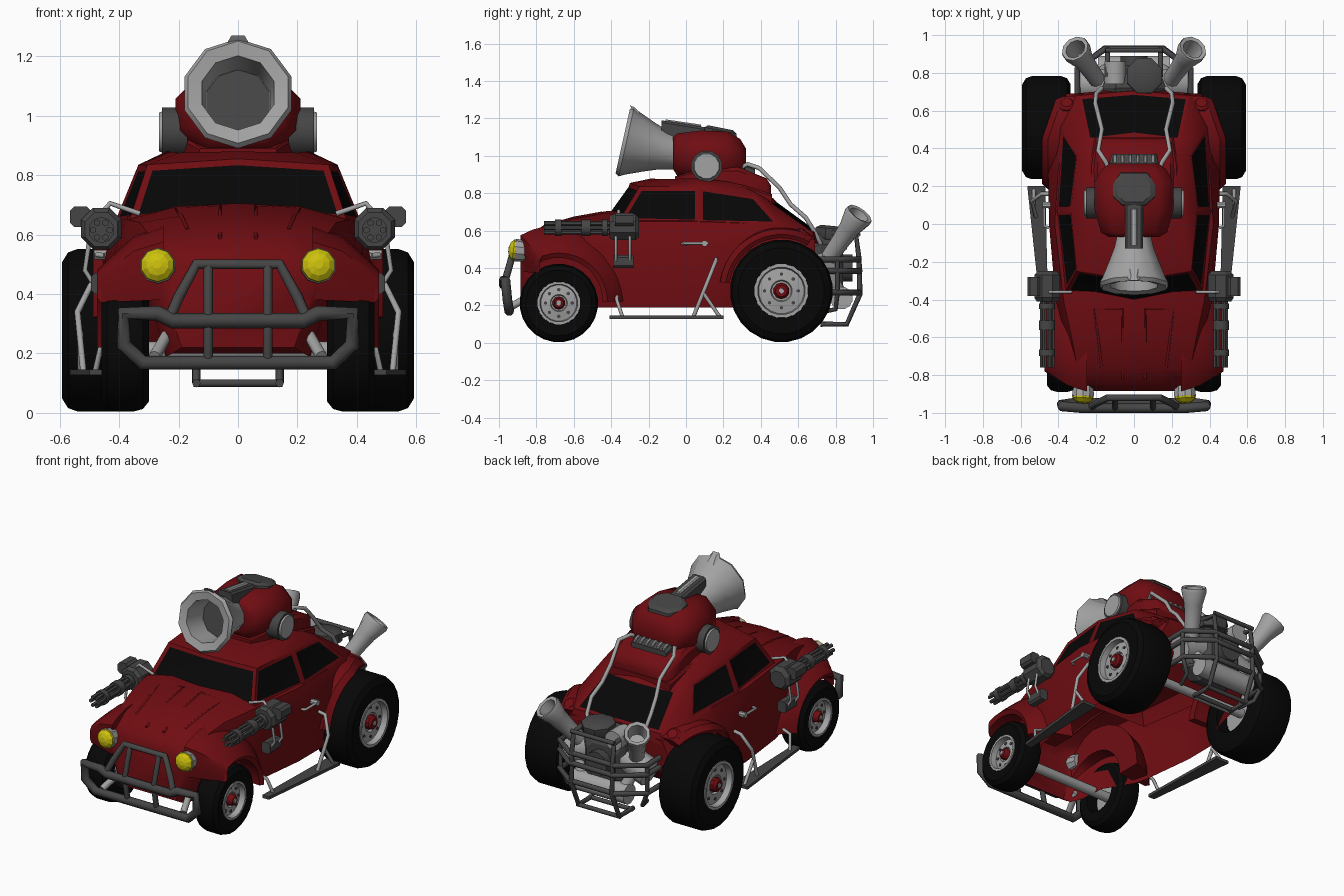
import bpy, bmesh
from math import sin, cos, pi, radians
from mathutils import Vector

if "Cube" in bpy.data.objects:
    bpy.data.objects.remove(bpy.data.objects["Cube"])


def material(name, c):
    m = bpy.data.materials.new(name)
    m.diffuse_color = (*c, 1)
    m.use_nodes = True
    m.node_tree.nodes["Principled BSDF"].inputs["Base Color"].default_value = m.diffuse_color
    return m


RED = material("red_paint", (0.16, 0.004, 0.006))
BLACK = material("black_rubber", (0.002, 0.002, 0.002))
DARK = material("dark_metal", (0.06, 0.06, 0.06))
LIGHT = material("light_metal", (0.36, 0.36, 0.36))
YELLOW = material("yellow_glass", (0.6, 0.53, 0.004))


def finish(ob, mat, mirror, angle=32):
    ob.data.materials.append(mat)
    bpy.ops.object.select_all(action='DESELECT')
    ob.select_set(True)
    bpy.context.view_layer.objects.active = ob
    if ob.type == 'CURVE':
        bpy.ops.object.convert(target='MESH')
        ob = bpy.context.object
    if angle:
        bpy.ops.object.shade_smooth_by_angle(angle=radians(angle))
    if mirror:
        ob.modifiers.new("mirror", 'MIRROR')
    return ob


def loft(name, rings, mat, mirror=False, angle=32, drop=()):
    """Skin equal point rings, cap both ends, then drop (row, side) faces; row -1 is the first cap."""
    bm = bmesh.new()
    vs = [[bm.verts.new(p) for p in r] for r in rings]
    n = len(rings[0])
    gone = []
    for k, (a, b) in enumerate(zip(vs, vs[1:])):
        for i in range(n):
            f = bm.faces.new((a[i], a[(i + 1) % n], b[(i + 1) % n], b[i]))
            if (k, i) in drop:
                gone.append(f)
    cap = bm.faces.new(vs[0])
    bm.faces.new(vs[-1])
    if (-1, 0) in drop:
        gone.append(cap)
    bmesh.ops.recalc_face_normals(bm, faces=bm.faces)
    bmesh.ops.delete(bm, geom=gone, context='FACES_ONLY')
    me = bpy.data.meshes.new(name)
    bm.to_mesh(me)
    bm.free()
    ob = bpy.data.objects.new(name, me)
    bpy.context.collection.objects.link(ob)
    return finish(ob, mat, mirror, angle)


def lathe(name, prof, n, o, d, mat, mirror=False, angle=32):
    """Turn (radius, distance) points about direction d from o."""
    q, o = Vector(d).to_track_quat('Z', 'Y'), Vector(o)
    rings = [[o + q @ Vector((r * cos((i + .5) * 2 * pi / n), r * sin((i + .5) * 2 * pi / n), t))
              for i in range(n)] for r, t in prof]
    return loft(name, rings, mat, mirror, angle)


def rod(name, a, b, r, mat, mirror=False, n=10):
    d = Vector(b) - Vector(a)
    return lathe(name, [(r, 0), (r, d.length)], n, a, d, mat, mirror, 40)


def tube(name, pts, r, mat, mirror=False, cyclic=False):
    cu = bpy.data.curves.new(name, 'CURVE')
    cu.dimensions, cu.bevel_depth, cu.bevel_resolution, cu.use_fill_caps = '3D', r, 2, True
    s = cu.splines.new('POLY')
    s.points.add(len(pts) - 1)
    for p, c in zip(s.points, pts):
        p.co = (*c, 1)
    s.use_cyclic_u = cyclic
    ob = bpy.data.objects.new(name, cu)
    bpy.context.collection.objects.link(ob)
    return finish(ob, mat, mirror, 50)


def both(half):
    """Continue a half path with its mirror image."""
    return half + [(-x, y, z) for x, y, z in reversed(half)]


def hull(name, secs, mat, mirror=False, cx=0, k=0.3, angle=20):
    """Loft chamfered boxes through sections (y, half width, z low, z high)."""
    rings = []
    for y, w, a, b in secs:
        c = k * min(w, (b - a) / 2) * 1.4
        rings.append([(cx + x, y, z) for x, z in (
            (w, a + c), (w, b - c), (w - c, b), (c - w, b), (-w, b - c), (-w, a + c), (c - w, a), (w - c, a))])
    return loft(name, rings, mat, mirror, angle)


# Open lower body shell: y, bottom z/width, belt width/z, shoulder x/z, top z
rings = []
for y, zb, wb, w, zw, xs, zs, zt in (
        (-.885, .22, .19, .25, .40, .22, .49, .51), (-.85, .20, .22, .29, .44, .27, .54, .565),
        (-.76, .19, .24, .33, .48, .30, .60, .63), (-.60, .19, .25, .36, .52, .33, .64, .675),
        (-.42, .19, .36, .41, .52, .37, .65, .705), (-.34, .19, .38, .42, .52, .38, .65, .705),
        (0, .19, .42, .45, .50, .42, .65, .70),
        (.30, .19, .42, .455, .50, .40, .64, .70), (.36, .20, .33, .45, .50, .39, .63, .68),
        (.58, .25, .31, .41, .48, .36, .59, .63), (.69, .36, .29, .37, .45, .32, .55, .58)):
    h = [(wb, zb), (w, zw), (xs, zs), (xs * .55, zt - .01), (.001, zt)]
    rings.append([(x, y, z) for x, z in h] + [(-x, y, z) for x, z in reversed(h)])
floor = [(r, 9) for r in range(1, 9)]
loft("lower_body", rings, RED, angle=40, drop=floor + [(r, i) for r in (5, 6, 7, 8) for i in (3, 4, 5)])

# Cabin with inset window panes
half = [[(0, -.43, .60), (.38, -.36, .56), (.435, .07, .55), (.41, .52, .54), (.32, .69, .53), (0, .72, .53)],
        [(0, -.42, .685), (.365, -.36, .65), (.415, .07, .64), (.385, .51, .63), (.30, .68, .59), (0, .705, .60)],
        [(0, -.30, .855), (.305, -.25, .835), (.335, .07, .835), (.30, .37, .79), (.25, .44, .76), (0, .47, .77)],
        [(0, -.18, .88), (.20, -.15, .875), (.24, .07, .88), (.20, .28, .855), (.14, .33, .84), (0, .35, .845)]]
cabin = loft("cabin", [h + [(-x, y, z) for x, y, z in h[4:0:-1]] for h in half], RED, angle=40, drop=[(-1, 0)])
cabin.data.materials.append(BLACK)
bm = bmesh.new()
bm.from_mesh(cabin.data)
bm.faces.ensure_lookup_table()
for group in [[bm.faces[10 + i] for i in g] for g in ((9, 0), (1,), (2,), (4, 5), (7,), (8,))]:
    bmesh.ops.inset_region(bm, faces=group, thickness=.022, depth=-.006, use_even_offset=True)
    for f in group:
        f.material_index = 1
bm.to_mesh(cabin.data)
bm.free()

# Fenders swept around the wheel centres, tapering toward both ends of the car
for name, cy, cz, a0, a1, prof in (
        ("front_fender", -.68, .22, 0, 140, ((.25, .25), (.46, .235), (.475, .26), (.44, .295), (.35, .375), (.25, .41))),
        ("rear_fender", .51, .28, 60, 172, ((.28, .29), (.475, .28), (.488, .30), (.455, .33), (.37, .34), (.28, .34)))):
    rings = []
    for i in range(15):
        a = radians(a0 + (a1 - a0) * i / 14)
        rings.append([(x - .35 * max(0, cy + r * cos(a) - .45) * (x > .3),
                       max(-.885 + .6 * max(0, x - .3), cy + r * cos(a)), max(.19, cz + r * sin(a))) for x, r in prof])
    loft(name, rings, RED, True)

# Wheels: tyre, rim, hub and bolts
for name, cy, R, x0, x1, rim in (("front", -.68, .21, .30, .46, .115), ("rear", .51, .275, .335, .592, .145)):
    o, d = (0, cy, R + .003), (1, 0, 0)
    lathe(name + "_tyre", [(rim * .95, x0 + .09), (rim, x0), (R * .84, x0), (R * .96, x0 + .02), (R, x0 + .05), (R, x1 - .05),
          (R * .96, x1 - .02), (R * .84, x1), (rim, x1 - .01), (rim, x1 - .07)], 24, o, d, BLACK, True)
    lathe(name + "_inner_rim", [(rim * .92, x0 + .07), (rim * .92, x0 + .085)], 20, o, d, LIGHT, True)
    lathe(name + "_rim", [(rim, x1 - .08), (rim, x1 - .004), (rim * .88, x1 - .004), (rim * .84, x1 - .04),
          (rim * .4, x1 - .03), (rim * .36, x1 - .045)], 20, o, d, LIGHT, True)
    lathe(name + "_hub", [(rim * .3, x1 - .06), (rim * .3, x1 - .02), (rim * .22, x1 - .005)], 10, o, d, RED, True)
    lathe(name + "_hub_cap", [(.016, x1 - .01), (.014, x1)], 8, o, d, LIGHT, True)
    for i in range(8):
        a = i * pi / 4
        y, z = cy + rim * .62 * cos(a), R + .003 + rim * .62 * sin(a)
        rod(name + "_bolt", (x1 - .05, y, z), (x1 - .03, y, z), .01, DARK, True, 6)
    rod(name + "_axle", (-x0 - .08, cy, R), (x0 + .08, cy, R), .03, LIGHT)

# Lights, hood ribs and door handles
lathe("headlight_shell", [(.045, -.09), (.06, -.01), (.06, .01)], 10, (.27, -.905, .495), (.05, -1, .12), LIGHT, True)
lathe("headlight", [(.059, 0), (.056, .02), (.038, .036), (.015, .044)], 10, (.27, -.905, .495), (.05, -1, .12), YELLOW, True, 0)
lathe("turn_signal", [(.036, -.03), (.032, .015), (.012, .03)], 8, (.36, -.80, .515), (.2, -.7, .5), YELLOW, True, 0)
lathe("tail_light", [(.045, -.03), (.045, .01), (.03, .022)], 10, (.355, .63, .575), (.1, .6, .75), RED, True)
tube("hood_rib", [(.06, -.82, .590), (.06, -.6, .668), (.06, -.45, .695), (.21, -.45, .682), (.19, -.6, .661), (.17, -.76, .615)],
     .007, RED, True)
tube("door_handle", [(.45, -.02, .53), (.475, -.01, .532), (.475, .12, .532)], .008, LIGHT, True)
rod("door_knob", (.44, .10, .532), (.485, .10, .532), .017, LIGHT, True, 8)

# Front bull bar
side = [(.22, -.975, .31), (.27, -.975, .335), (.385, -.965, .335), (.385, -.955, .23), (.32, -.945, .168)]
tube("bumper_loop", side + [(-x, y, z) for x, y, z in reversed(side)], .026, DARK, cyclic=True)
tube("bumper_hoop", both([(.23, -.97, .32), (.20, -.95, .39), (.14, -.92, .50)]), .019, DARK)
tube("bumper_upright", [(.10, -.92, .50), (.10, -.975, .32), (.10, -.945, .17)], .016, DARK, True)
tube("bumper_mount", [(.28, -.94, .19), (.24, -.82, .26)], .02, LIGHT, True)

# Side steps and struts
loft("side_step", [[(.455, -.41, z), (.50, -.41, z), (.565, .20, z), (.47, .20, z)] for z in (.128, .146)], DARK, True)
tube("step_strut", [(.52, .04, .14), (.54, .12, .34), (.49, .16, .44), (.43, .16, .45)], .011, LIGHT, True)
tube("step_brace", [(.53, .18, .14), (.53, .09, .27)], .01, LIGHT, True)
tube("step_front_strut", [(.48, -.34, .14), (.46, -.37, .23), (.38, -.37, .26)], .01, LIGHT, True)

# Rotary guns on the front flanks
hull("gun_body", [(-.41, .055, .56, .675), (-.39, .068, .55, .69), (-.27, .068, .55, .69), (-.25, .05, .565, .665)],
     DARK, True, .46, .42)
hull("gun_motor", [(-.38, .035, .625, .695), (-.28, .035, .625, .695)], DARK, True, .53)
for i in range(6):
    x, z = .46 + .028 * cos(i * pi / 3), .615 + .028 * sin(i * pi / 3)
    rod("gun_barrel", (x, -.40, z), (x, -.76, z), .0115, DARK, True, 6)
for y, w in ((-.70, .035), (-.56, .05), (-.45, .03)):
    rod("gun_collar", (.46, y, .615), (.46, y + w, .615), .044, DARK, True)
hull("gun_magazine", [(-.39, .03, .40, .47), (-.28, .03, .40, .47)], DARK, True, .465)
for y in (-.375, -.30):
    tube("gun_feed", [(.49, y, .44), (.515, y, .48), (.50, y, .58)], .008, LIGHT, True)
tube("gun_mount", [(.46, -.36, .67), (.43, -.36, .705), (.33, -.36, .67)], .009, LIGHT, True)

# Roof turret
hull("turret_base", [(-.06, .13, .85, .89), (.08, .19, .84, .93), (.28, .215, .79, .94), (.43, .20, .755, .88),
     (.455, .18, .755, .84)], RED, k=.2, angle=40)
hull("base_skirt", [(.12, .225, .80, .865), (.30, .235, .78, .845), (.46, .21, .72, .795)], RED, k=.2)
hull("turret_body", [(-.07, .13, .93, 1.10), (-.045, .175, .89, 1.12), (.08, .21, .87, 1.135), (.22, .21, .87, 1.13),
     (.29, .17, .88, 1.09), (.32, .13, .91, 1.04)], RED, k=.42, angle=50)
rod("turret_drum", (.17, .11, .945), (.255, .11, .945), .085, DARK, True, 12)
lathe("drum_cap", [(.072, 0), (.068, .012)], 12, (.253, .11, .945), (1, 0, 0), LIGHT, True)
hull("turret_vent", [(.315, .13, .90, .96), (.37, .12, .88, .935)], DARK)
for i in range(6):
    hull("vent_tooth", [(.325, .008, .92, .965), (.365, .008, .905, .95)], LIGHT, cx=-.1 + i * .04)
loft("turret_top_box", [[(w * x, .185 + w * y, z - .2 * (y * w)) for x, y in ((.06, -.085), (.11, -.04), (.11, .03),
     (.07, .085), (-.07, .085), (-.11, .03), (-.11, -.04), (-.06, -.085))] for w, z in ((1.05, 1.09), (1, 1.135), (.8, 1.15))], DARK)
loft("sight_arm", [[(x, y, z + dz) for x, dz in ((.048, -.10), (.048, -.012), (.036, 0), (-.036, 0), (-.048, -.012), (-.048, -.10))]
     for y, z in ((-.13, 1.19), (.12, 1.15))], DARK)
hull("sight_slot", [(-.11, .016, 1.13, 1.195), (.08, .016, 1.13, 1.167)], LIGHT)

# Flared horn barrel
axis, root = (0, -.36, .08), (0, -.05, 1.015)
lathe("horn", [(.09, 0), (.108, .08), (.138, .16), (.175, .25), (.189, .275), (.176, .295), (.128, .285), (.115, .13)],
      10, root, axis, LIGHT, angle=45)
lathe("horn_bore", [(.112, .12), (.112, .14)], 10, root, axis, DARK)
loft("horn_fin", [[(.05, -.27, 1.22), (-.05, -.27, 1.22), (-.03, -.20, 1.18), (.03, -.20, 1.18)],
     [(.022, -.30, 1.27), (-.022, -.30, 1.27), (-.015, -.275, 1.26), (.015, -.275, 1.26)]], LIGHT)

# Fuel lines from turret to engine
tube("fuel_line", [(.13, .28, .93), (.15, .33, .955), (.19, .39, .935), (.17, .50, .83), (.185, .56, .74), (.205, .64, .67),
     (.20, .69, .59), (.17, .72, .53)], .012, LIGHT, True)

# Rear engine
hull("engine_block", [(.64, .17, .25, .56), (.72, .17, .22, .60), (.80, .14, .24, .58), (.84, .10, .27, .50)], DARK)
rod("crank_pulley", (0, .80, .40), (0, .89, .40), .075, DARK, n=12)
rod("alternator", (-.10, .74, .56), (-.10, .86, .56), .06, LIGHT)
lathe("air_filter", [(.09, 0), (.10, .015), (.10, .06), (.07, .075)], 8, (.055, .78, .55), (0, .1, 1), DARK)
rod("cylinder_bank", (.10, .74, .42), (.27, .74, .36), .085, LIGHT, True)
rod("muffler", (-.19, .83, .24), (.19, .83, .24), .062, LIGHT, n=12)
lathe("trumpet_exhaust", [(.045, 0), (.05, .12), (.058, .21), (.079, .29), (.075, .31), (.055, .305), (.045, .2)],
      10, (.195, .765, .455), (.115, .16, .23), LIGHT, True, 40)
tube("exhaust_elbow", [(.20, .77, .46), (.19, .76, .38), (.15, .82, .27)], .036, LIGHT, True)

# Rear cage
for z, d in ((.445, 0), (.385, .005), (.27, .0)):
    tube("cage_rail", both([(.30, .68, z), (.30, .82, z), (.155, .925 + d, z)]), .016, DARK)
tube("cage_upright", [(.14, .72, .10), (.14, .86, .10), (.14, .93, .26), (.14, .925, .45), (.14, .91, .57), (.14, .78, .59)], .014, DARK, True)
tube("cage_side_upright", [(.22, .70, .16), (.26, .80, .18), (.30, .81, .27), (.30, .81, .45)], .013, DARK, True)
for y, z in ((.74, .10), (.86, .10), (.92, .58)):
    rod("cage_crossbar", (-.15, y, z), (.15, y, z), .013, DARK)
